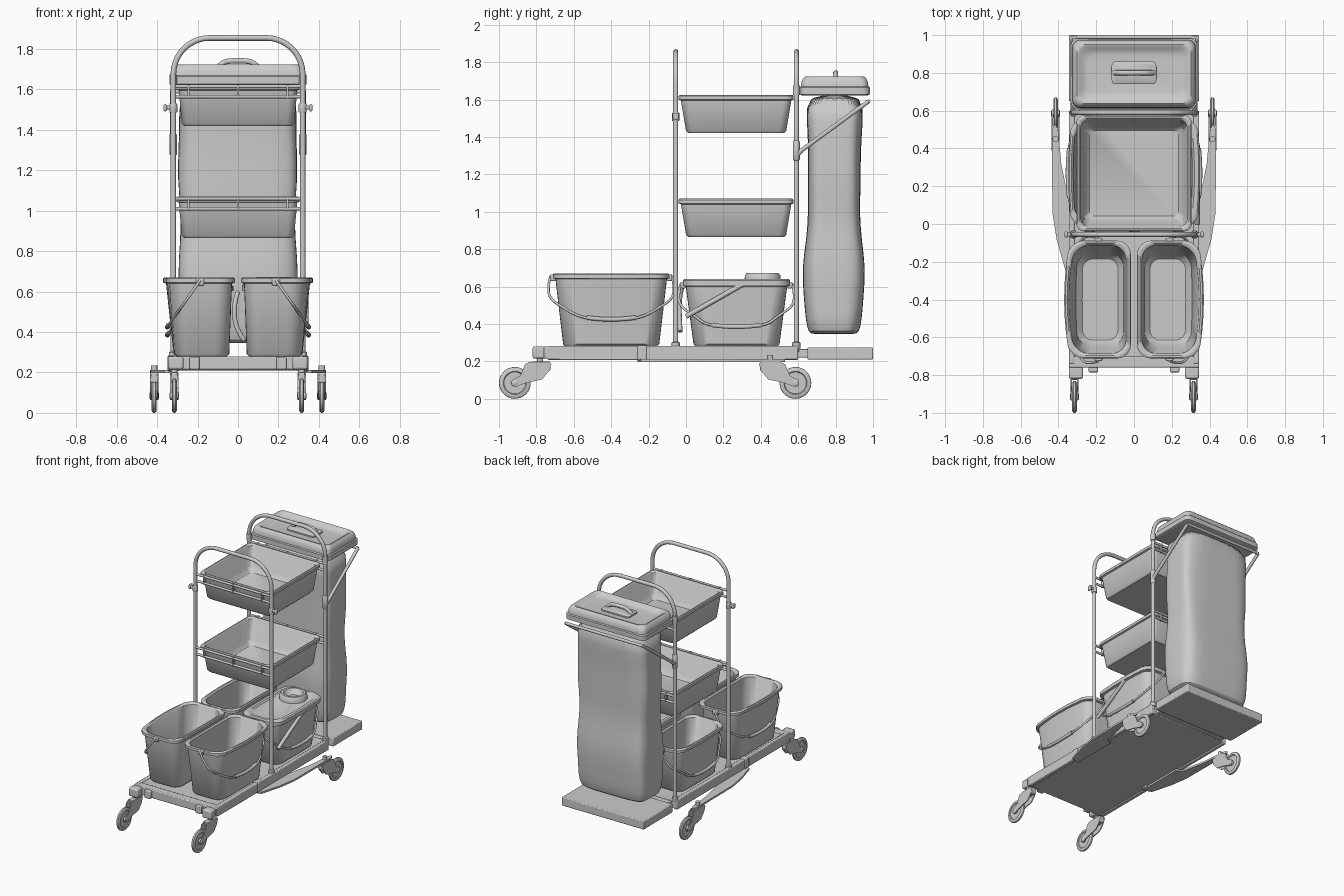
import bpy, bmesh, math
from mathutils import Vector

if "Cube" in bpy.data.objects:
    bpy.data.objects.remove(bpy.data.objects["Cube"])

def finish(name, verts, faces, angle=40):
    me = bpy.data.meshes.new(name)
    me.from_pydata([tuple(v) for v in verts], [], faces)
    bm = bmesh.new(); bm.from_mesh(me)
    bmesh.ops.recalc_face_normals(bm, faces=bm.faces)
    bm.to_mesh(me); bm.free()
    ob = bpy.data.objects.new(name, me)
    bpy.context.collection.objects.link(ob)
    for o in bpy.context.selected_objects:
        o.select_set(False)
    ob.select_set(True)
    bpy.context.view_layer.objects.active = ob
    bpy.ops.object.shade_smooth_by_angle(angle=math.radians(angle))
    return ob

def loft(name, rings, angle=40):
    n = len(rings[0])
    verts = [p for r in rings for p in r]
    faces = [(i*n+j, i*n+(j+1) % n, (i+1)*n+(j+1) % n, (i+1)*n+j)
             for i in range(len(rings)-1) for j in range(n)]
    faces += [tuple(range(n)), tuple(range((len(rings)-1)*n, len(rings)*n))]
    return finish(name, verts, faces, angle)

def rrect(cx, cy, z, hx, hy, r, bulge=0, side=1):
    """Rounded rectangle ring with split edges; one side may bow outward."""
    arcs = []
    for k, (sx, sy) in enumerate([(1, 1), (-1, 1), (-1, -1), (1, -1)]):
        arcs.append([Vector((sx*(hx-r)+r*math.cos(a), sy*(hy-r)+r*math.sin(a), z))
                     for a in [math.radians(90*k+15*i) for i in range(7)]])
    pts = []
    for k in range(4):
        pts += arcs[k]
        a, b = arcs[k][-1], arcs[(k+1) % 4][0]
        pts += [a.lerp(b, t/6) for t in range(1, 6)]
    for p in pts:
        if p.x*side > 0:
            p.x += side*bulge*(p.x*side/hx)*(1-(p.y/hy)**2)
    return [p+Vector((cx, cy, 0)) for p in pts]

def box(name, x0, x1, y0, y1, z0, z1, bev=0.006):
    v = [(x, y, z) for z in (z0, z1) for x, y in ((x0, y0), (x1, y0), (x1, y1), (x0, y1))]
    f = [(0, 1, 2, 3), (4, 5, 6, 7)] + [(i, (i+1) % 4, 4+(i+1) % 4, 4+i) for i in range(4)]
    ob = finish(name, v, f)
    m = ob.modifiers.new("bevel", 'BEVEL'); m.width = bev; m.segments = 2
    return ob

def tube(name, pts, r, smooth=False):
    cu = bpy.data.curves.new(name, 'CURVE')
    cu.dimensions = '3D'; cu.bevel_depth = r; cu.bevel_resolution = 3; cu.use_fill_caps = True
    sp = cu.splines.new('NURBS' if smooth else 'POLY')
    sp.points.add(len(pts)-1)
    for p, c in zip(sp.points, pts):
        p.co = (*c, 1)
    if smooth:
        sp.order_u = 3; sp.use_endpoint_u = True; sp.resolution_u = 6
    ob = bpy.data.objects.new(name, cu)
    bpy.context.collection.objects.link(ob)
    for o in bpy.context.selected_objects:
        o.select_set(False)
    ob.select_set(True); bpy.context.view_layer.objects.active = ob
    bpy.ops.object.convert(target='MESH')
    bpy.ops.object.shade_smooth_by_angle(angle=math.radians(40))
    return ob

def spin(name, prof, c, axis='z', n=32):
    rings = []
    for r, h in prof:
        ring = []
        for i in range(n):
            a, b = r*math.cos(2*math.pi*i/n), r*math.sin(2*math.pi*i/n)
            ring.append(Vector(c)+Vector((a, b, h) if axis == 'z' else (h, a, b)))
        rings.append(ring)
    return loft(name, rings)

def tub(name, cx, cy, z0, z1, bot, top, r, lip, bulge=0, side=1, t=0.012):
    """Open container: outer wall, rolled lip, inner wall, floor."""
    (bx, by), (tx, ty) = bot, top
    R = lambda z, hx, hy, b, rr=r: rrect(cx, cy, z, hx, hy, rr, b, side)
    return loft(name, [
        R(z0, bx-.012, by-.012, bulge*.1, r*.8), R(z0+.012, bx, by, bulge*.2),
        R(z1-.03, tx-lip, ty-lip, bulge), R(z1-.026, tx, ty, bulge), R(z1-.006, tx, ty, bulge),
        R(z1, tx-.006, ty-.006, bulge), R(z1, tx-lip-.002, ty-lip-.002, bulge),
        R(z1-.01, tx-lip-t, ty-lip-t, bulge), R(z0+.05, bx-t, by-t, bulge*.2),
        R(z0+.02, bx-t-.03, by-t-.03, bulge*.1, r*.7)])

def extrude_x(name, poly, x0, x1):
    return loft(name, [[(x, y, z) for y, z in poly] for x in (x0, x1)], 30)

# base platform, rear extension, front beam
box("base_deck", -.33, .33, -.74, .60, .215, .275)
box("rear_deck", -.345, .345, .65, 1.0, .21, .275)
box("deck_joint", -.30, .30, .59, .66, .22, .265)
box("front_beam", -.345, .345, -.76, -.70, .215, .28)
for s, n in ((-1, "left"), (1, "right")):
    X = lambda a, b: (min(s*a, s*b), max(s*a, s*b))
    box(f"side_rail_{n}", *X(.315, .345), -.74, .60, .208, .282)
    box(f"rail_joint_{n}", *X(.29, .348), -.26, -.21, .206, .285)
    box(f"corner_block_{n}", *X(.27, .345), -.82, -.755, .215, .28, .01)
    box(f"beam_clip_{n}", *X(.19, .24), -.785, -.74, .215, .275)
    # rear outrigger plate
    plan = [(.30, -.26), (.365, -.24), (.41, -.08), (.432, .06), (.435, .50), (.418, .53),
            (.402, .50), (.385, .32), (.345, .12), (.30, .10)]
    loft(f"outrigger_{n}", [[(s*x, y, z) for x, y in plan] for z in (.198, .212)], 30)
    # casters: front ones trail forward, rear ones trail backward
    for wx, wy, d, e in ((.315, -.915, 1, "front"), (.415, .585, -1, "rear")):
        c = (s*wx, wy, .085)
        spin(f"{e}_wheel_{n}", [(.03, -.006), (.058, -.006), (.062, -.012), (.076, -.012), (.084, -.006),
             (.085, 0), (.084, .006), (.076, .012), (.062, .012), (.058, .006), (.03, .006)], c, 'x')
        spin(f"{e}_hub_{n}", [(.012, -.024), (.02, -.018), (.02, .018), (.012, .024)], c, 'x', 16)
        arm = [(.055, .1), (.08, .112), (.185, .112), (.195, .10), (.18, .06), (.145, .018), (.06, .0),
               (.01, -.02), (-.018, -.008), (-.015, .015), (.03, .04)]
        for q in (-1, 1):
            a = s*wx+q*.014
            extrude_x(f"{e}_fork_{n}_{'outer' if q == s else 'inner'}",
                      [(wy+d*y, .085+z) for y, z in arm], a, a+q*.007)
        ya, yb = sorted((wy+d*.09, wy+d*.19))
        box(f"{e}_fork_crown_{n}", s*wx-.021, s*wx+.021, ya, yb, .15, .199)
        spin(f"{e}_caster_stem_{n}", [(.016, .19), (.016, .235)], (s*wx, wy+d*.135, 0), 'z', 16)

# two hoop frames
for y, n in ((-.055, "front"), (.59, "rear")):
    arc = [(.14+.18*math.cos(a), y, 1.675+.18*math.sin(a)) for a in [math.radians(9*i) for i in range(11)]]
    path = [(.32, y, .25)] + arc
    tube(f"{n}_hoop", path + [(-x, yy, z) for x, yy, z in reversed(path)], .014)
    for s, m in ((-1, "left"), (1, "right")):
        spin(f"{n}_foot_{m}", [(.022, .27), (.022, .30), (.015, .305)], (s*.32, y, 0), 'z', 16)
        if n == "front":
            spin(f"hook_collar_{m}", [(.018, 1.485), (.02, 1.49), (.02, 1.525), (.018, 1.53)], (s*.32, y, 0), 'z', 16)
            box(f"hook_pin_{m}", s*.345-.02, s*.345+.02, y-.011, y+.011, 1.50, 1.52)
            box(f"hook_pad_{m}", s*.36-.008, s*.36+.008, y-.016, y+.016, 1.492, 1.528)
        else:
            spin(f"strut_sleeve_{m}", [(.015, 1.275), (.019, 1.28), (.019, 1.375), (.015, 1.38)], (s*.32, y, 0), 'z', 16)
            spin(f"lid_collar_{m}", [(.019, 1.625), (.019, 1.675)], (s*.32, y, 0), 'z', 16)

# trays with front and rear rails
for z, n in ((1.42, "upper"), (.865, "lower")):
    tub(f"{n}_tray", 0, .268, z, z+.205, (.278, .268), (.305, .307), .04, .012)
    for y, m in ((-.055, "front"), (.59, "rear")):
        for dz, k in ((.145, "low"), (.195, "high")):
            tube(f"{n}_tray_{m}_rail_{k}", [(-.318, y, z+dz), (.318, y, z+dz)], .009)
        for i, x in enumerate((-.245, 0, .245)):
            box(f"{n}_tray_{m}_post_{i}", x-.006, x+.006, y-.01, y+.012, z+.135, z+.205, .003)

# buckets with hanging bail handles
def bucket(name, s, cy, top, hx, hy, bulge):
    cx = s*.178
    tub(name, cx, cy, .28, top, (hx-.027, hy-.055), (hx, hy), .075, .014, bulge, s)
    k = hy+.012
    P = lambda t, y: (cx+s*(.01+.165*t), cy+y, top-.015-.235*t)
    tube(name+"_handle", [P(0, -k), P(.15, -k-.012), P(.5, -k-.01), P(.72, -k+.07), P(.95, -.16), P(1, 0),
                          P(.95, .16), P(.72, k-.07), P(.5, k+.01), P(.15, k+.012), P(0, k)], .007, True)
    tube(name+"_grip", [P(.94, -.13), P(.98, -.06), P(.98, .06), P(.94, .13)], .012, True)
    for q in (-1, 1):
        box(f"{name}_ear_{'front' if q < 0 else 'rear'}", cx+s*.01-.02, cx+s*.01+.02,
            cy+q*hy-.014, cy+q*hy+.014, top-.04, top-.005)

for s, n in ((-1, "left"), (1, "right")):
    bucket(f"front_bucket_{n}", s, -.40, .67, .162, .312, .03)
    bucket(f"rear_bucket_{n}", s, .27, .63, .155, .285, .015)

# lid and wringer on the right rear bucket, with lever
R = lambda z, g: rrect(.178, .27, z, .157-g, .287-g, .075, .015, 1)
loft("rear_bucket_lid", [R(.605, 0), R(.632, 0), R(.64, .008), R(.64, .03), R(.63, .04)])
spin("wringer_cup", [(.098, .625), (.095, .66), (.085, .672), (.068, .672), (.06, .655), (.035, .637), (.03, .64),
                     (.012, .645)], (.178, .41, 0))
tube("wringer_lever", [(.335, .0, .44), (.335, .32, .622)], .014)
tube("divider_handle", [(.0, -.02, .60), (-.02, -.035, .55), (-.015, -.035, .42), (.03, -.03, .36)], .012, True)

# waste bag: soft lofted sack
secs = [(.345, .25, .68, .90), (.352, .275, .655, .925), (.42, .292, .64, .94), (.55, .29, .63, .95),
        (.70, .298, .62, .962), (.85, .285, .645, .94), (1.0, .28, .655, .928), (1.15, .298, .65, .935),
        (1.32, .292, .655, .932), (1.48, .288, .645, .945), (1.64, .295, .64, .95)]
rings = []
for z, hx, y0, y1 in secs:
    ring = []
    for i in range(48):
        a = 2*math.pi*i/48
        f = lambda v: math.copysign(abs(v)**.42, v)
        w = 1+.008*math.sin(5*a+4*z)
        ring.append((hx*w*f(math.cos(a)), (y0+y1)/2+(y1-y0)/2*w*f(math.sin(a)), z))
    rings.append(ring)
bag = loft("waste_bag", rings, 60)
bag.modifiers.new("soften", 'SUBSURF').levels = 1

# bag frame, lid and lid handle
L = lambda z, g, r=.04: rrect(0, .795, z, .335-g, .188-g, r)
loft("bag_frame", [L(1.622, .012), L(1.628, 0), L(1.664, 0), L(1.67, .006)])
loft("bag_lid", [L(1.668, .008), L(1.69, .01), L(1.712, .018), L(1.724, .032), L(1.722, .045),
                 L(1.705, .06), L(1.70, .09)])
loft("lid_handle_pad", [rrect(0, .80, z, .118-g, .06-g, .02) for z, g in ((1.695, 0), (1.71, 0), (1.714, .006))])
tube("lid_handle", [(-.105, .80, 1.705), (-.08, .80, 1.73), (-.05, .80, 1.742), (.05, .80, 1.742),
                    (.08, .80, 1.73), (.105, .80, 1.705)], .014, True)
# bag support struts
for s, n in ((-1, "left"), (1, "right")):
    tube(f"bag_strut_{n}", [(s*.325, .59, 1.30), (s*.325, .62, 1.33), (s*.325, .975, 1.59)], .012)
tube("bag_strut_crossbar", [(-.325, .975, 1.59), (.325, .975, 1.59)], .011)
